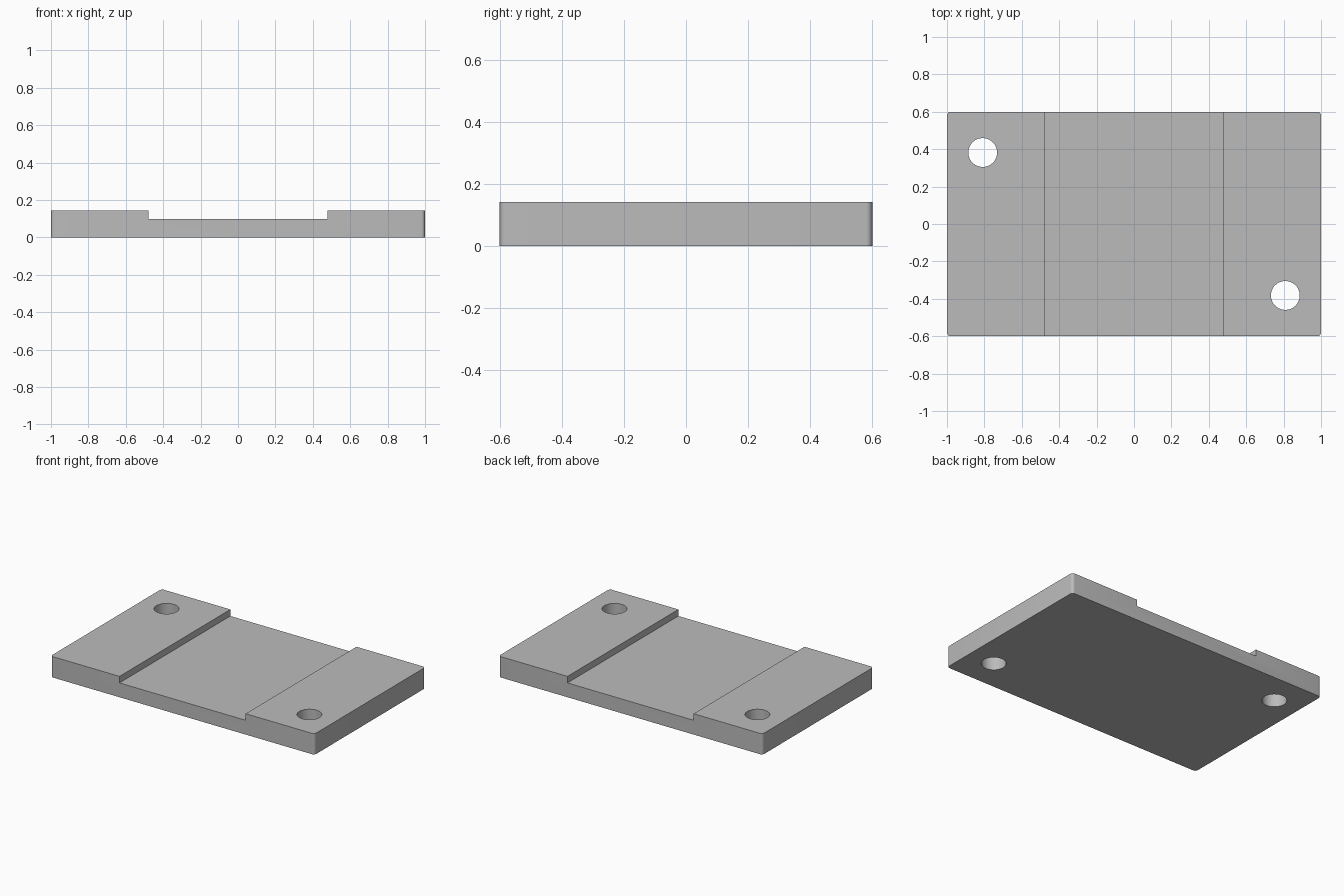
import bpy
import bmesh

cube = bpy.data.objects.get("Cube")
if cube:
    bpy.data.objects.remove(cube, do_unlink=True)

HALF_X, HALF_Y = 1.0, 0.6
HEIGHT, FLOOR = 0.143, 0.098
CHANNEL = 0.478
HOLE_RADIUS = 0.077

# Single grey material
grey = bpy.data.materials.new("plain grey")
grey.use_nodes = True
colour = (0.5, 0.5, 0.5, 1)
grey.diffuse_color = colour
grey.node_tree.nodes["Principled BSDF"].inputs["Base Color"].default_value = colour

# Plate: stepped profile extruded from front to back
profile = [(-HALF_X, 0), (HALF_X, 0), (HALF_X, HEIGHT), (CHANNEL, HEIGHT),
           (CHANNEL, FLOOR), (-CHANNEL, FLOOR), (-CHANNEL, HEIGHT), (-HALF_X, HEIGHT)]
bm = bmesh.new()
face = bm.faces.new([bm.verts.new((x, -HALF_Y, z)) for x, z in profile])
extruded = bmesh.ops.extrude_face_region(bm, geom=[face])["geom"]
moved = [v for v in extruded if isinstance(v, bmesh.types.BMVert)]
bmesh.ops.translate(bm, verts=moved, vec=(0, 2 * HALF_Y, 0))
bmesh.ops.recalc_face_normals(bm, faces=bm.faces)

# Rounded vertical corners
corners = [e for e in bm.edges
           if all(abs(v.co.x) > HALF_X - 0.01 for v in e.verts)
           and abs(e.verts[0].co.z - e.verts[1].co.z) > 0.1]
bmesh.ops.bevel(bm, geom=corners, offset=0.02, segments=6,
                profile=0.5, affect='EDGES')
mesh = bpy.data.meshes.new("plate")
bm.to_mesh(mesh)
bm.free()
mesh.materials.append(grey)
plate = bpy.data.objects.new("plate", mesh)
bpy.context.collection.objects.link(plate)

# Two through holes in opposite corners
bpy.context.view_layer.objects.active = plate
for side in (-1, 1):
    bpy.ops.mesh.primitive_cylinder_add(vertices=64, radius=HOLE_RADIUS, depth=1,
                                        location=(side * 0.809, -side * 0.382, 0))
    cutter = bpy.context.object
    cutter.name = "hole_cutter"
    cutter.hide_render = True
    cutter.data.materials.append(grey)
    bpy.context.view_layer.objects.active = plate
    cut = plate.modifiers.new("hole", 'BOOLEAN')
    cut.operation = 'DIFFERENCE'
    cut.solver = 'EXACT'
    cut.object = cutter
    bpy.ops.object.modifier_apply(modifier=cut.name)
    bpy.data.objects.remove(cutter, do_unlink=True)

# Smooth curved walls, sharp steps
bpy.ops.object.select_all(action='DESELECT')
plate.select_set(True)
bpy.context.view_layer.objects.active = plate
bpy.ops.object.shade_smooth_by_angle(angle=0.52)
